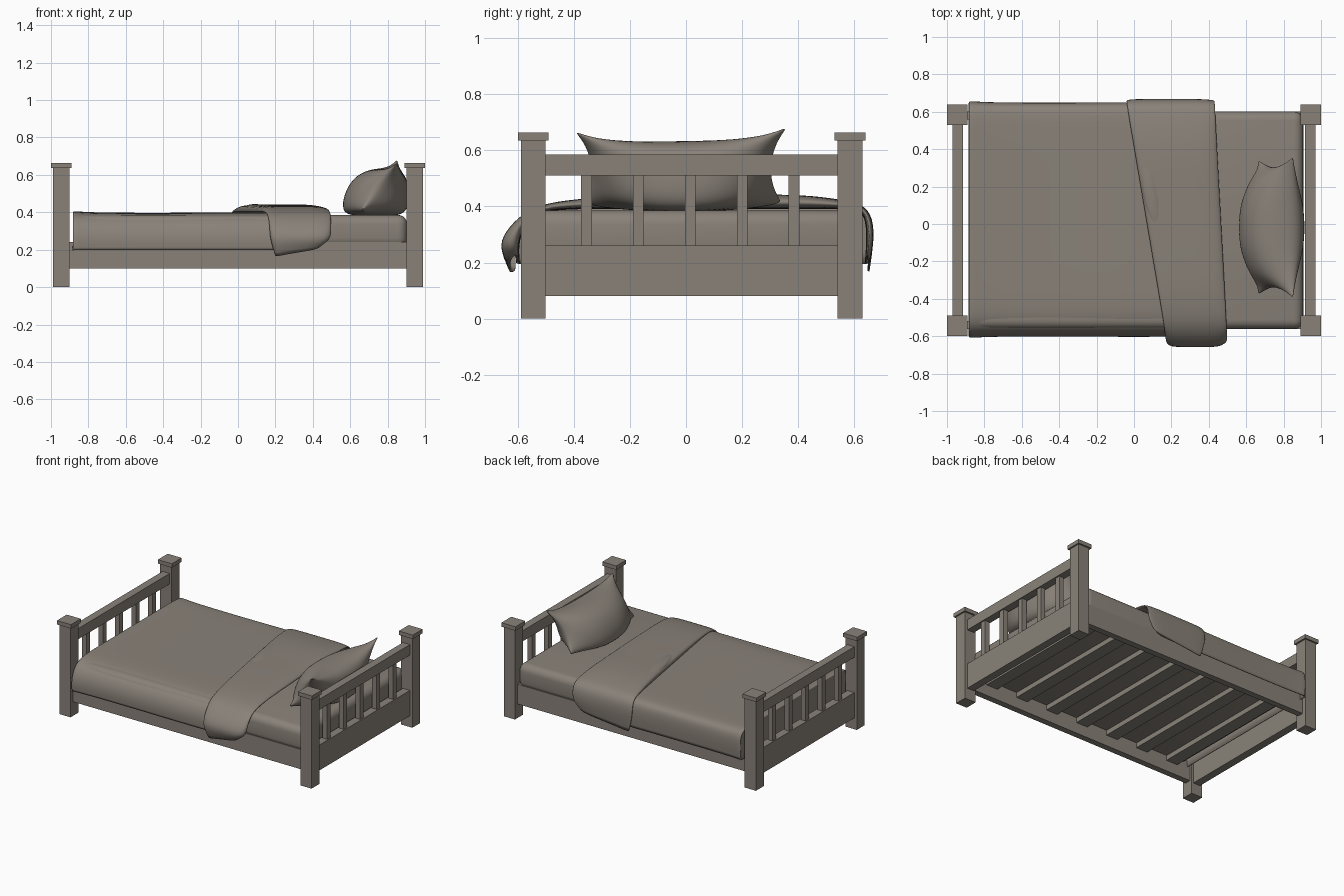
import bpy, bmesh, math
from mathutils import Vector

if "Cube" in bpy.data.objects:
    bpy.data.objects.remove(bpy.data.objects["Cube"])

mat = bpy.data.materials.new("warm grey")
mat.diffuse_color = (0.25, 0.222, 0.19, 1)
mat.use_nodes = True
mat.node_tree.nodes["Principled BSDF"].inputs["Base Color"].default_value = mat.diffuse_color
CY = 0.02  # centre line of the frame


def add_object(name, bm, smooth=False):
    bmesh.ops.recalc_face_normals(bm, faces=bm.faces)
    me = bpy.data.meshes.new(name)
    bm.to_mesh(me)
    bm.free()
    me.materials.append(mat)
    if smooth:
        for p in me.polygons:
            p.use_smooth = True
    ob = bpy.data.objects.new(name, me)
    bpy.context.collection.objects.link(ob)
    return ob


def subdivide(ob):
    m = ob.modifiers.new("smooth", 'SUBSURF')
    m.levels = m.render_levels = 2


def box(name, x0, x1, y0, y1, z0, z1, bevel=0, seg=4):
    bm = bmesh.new()
    bmesh.ops.create_cube(bm, size=1)
    for v in bm.verts:
        v.co = Vector(((x0 + x1) / 2 + v.co.x * (x1 - x0),
                       (y0 + y1) / 2 + v.co.y * (y1 - y0),
                       (z0 + z1) / 2 + v.co.z * (z1 - z0)))
    if bevel:
        bmesh.ops.bevel(bm, geom=bm.edges[:], offset=bevel, segments=seg,
                        profile=0.5, affect='EDGES')
    return add_object(name, bm, bevel > 0)


def grid_faces(bm, rows):
    for a, b in zip(rows, rows[1:]):
        for j in range(len(a) - 1):
            bm.faces.new((a[j], a[j + 1], b[j + 1], b[j]))


# posts, caps, end panels
for sx, end in ((-1, "foot"), (1, "head")):
    for sy in (-1, 1):
        x, y = sx * 0.945, CY + sy * 0.565
        box(end + "_post", x - 0.044, x + 0.044, y - 0.044, y + 0.044, 0, 0.638)
        box(end + "_post_cap", x - 0.055, x + 0.055, y - 0.055, y + 0.055, 0.636, 0.664)
    xa, xb = sorted((sx * 0.915, sx * 0.97))
    box(end + "_top_rail", xa, xb, CY - 0.53, CY + 0.53, 0.51, 0.585)
    box(end + "_lower_board", xa, xb, CY - 0.53, CY + 0.53, 0.08, 0.26)
    for i in range(5):
        y = CY - 0.005 + (i - 2) * 0.185
        box(end + "_spindle", sx * 0.943 - 0.018, sx * 0.943 + 0.018,
            y - 0.019, y + 0.019, 0.255, 0.515)

# side rails and base slats
for sy in (-1, 1):
    y = CY + sy * 0.56
    box("side_rail", -0.91, 0.91, y - 0.022, y + 0.022, 0.10, 0.24)
for i in range(7):
    x = (i - 3) * 0.25
    box("base_slat", x - 0.045, x + 0.045, CY - 0.55, CY + 0.55, 0.177, 0.215)

# mattress
box("mattress", -0.87, 0.905, -0.562, 0.602, 0.212, 0.386, 0.05, 5)

# blanket: cross-section swept to the fold, then turned back over itself
section = [(-0.595, 0.20), (-0.60, 0.255), (-0.587, 0.315), (-0.552, 0.366), (-0.49, 0.390),
           (-0.35, 0.394), (-0.2, 0.394), (0, 0.394), (0.15, 0.394), (0.3, 0.394),
           (0.45, 0.394), (0.57, 0.393), (0.622, 0.385), (0.643, 0.355),
           (0.647, 0.28), (0.64, 0.20)]
# how far the turned-back layer stands off along the cross-section
loft = [0.8, 1.65, 1.0, 0.5, 0.5, 0.8, 0.9, 1, 1, 1.1, 1, 0.6, 0.5, 0.5, 0.5, 0.3]
N = len(section)


def section_point(j, off):
    y0, z0 = section[max(j - 1, 0)]
    y1, z1 = section[min(j + 1, N - 1)]
    d = Vector((y1 - y0, z1 - z0)).normalized()
    return section[j][0] - d.y * off, section[j][1] + d.x * off


def free_edge(y):
    return 0.07 - 0.17 * y


def fold_edge(y):
    return 0.46 - 0.055 * y


# each row: (fixed x or None, blend fold edge -> free edge, offset, drop of the hem)
sweep = [(-0.872, 0, 0.0, 0), (-0.884, 0, 0.004, 0), (-0.872, 0, 0.010, 0),
         (-0.8, 0, 0.002, 0), (-0.5, 0, 0.0, 0), (-0.25, 0, 0.001, 0), (-0.05, 0, 0.003, 0),
         (0.15, 0, 0.002, 0), (0.3, 0, 0.002, 0), (None, 0.1, 0.003, -0.01),
         (None, 0.0, 0.010, -0.03), (None, -0.02, 0.024, -0.03), (None, 0.06, 0.038, -0.01),
         (None, 0.25, 0.043, 0.0), (None, 0.5, 0.042, 0.01), (None, 0.75, 0.042, 0.02),
         (None, 0.93, 0.040, 0.03), (None, 1.0, 0.030, 0.03), (None, 0.99, 0.010, 0.03)]
bm = bmesh.new()
rows = [[bm.verts.new((-0.882, p[0], 0.195)) for p in section]]  # hanging foot end
for fx, f, off, drop in sweep:
    row = []
    for j in range(N):
        ys = section[j][0]
        y, z = section_point(j, off * loft[j] if off > 0.02 else off)
        x = fx
        if fx is None:
            x = fold_edge(ys) * (1 - f) + free_edge(ys) * f
            if j in (0, N - 1):
                z -= drop
                x += 0.03 * f - 0.05 * (1 - f)
        row.append(bm.verts.new((x, y, z)))
    rows.append(row)
grid_faces(bm, rows)
blanket = add_object("blanket", bm, True)
subdivide(blanket)
m = blanket.modifiers.new("cloth thickness", 'SOLIDIFY')
m.thickness = 0.006
m.offset = 0

# raised crease where the turned-back edge bunches up
bm = bmesh.new()
bmesh.ops.create_uvsphere(bm, u_segments=24, v_segments=12, radius=1)
for v in bm.verts:
    x, y, z = v.co
    yy = 0.17 + y * 0.20
    v.co = Vector((free_edge(yy) + 0.05 + x * 0.045, yy, 0.425 + z * 0.019))
add_object("blanket_crease", bm, True)

# pillow: fat middle profile narrowing to a slanted seam at both ends
front = [(0.70, 0.382), (0.60, 0.380), (0.550, 0.405), (0.562, 0.50),
         (0.615, 0.59), (0.70, 0.632), (0.79, 0.634), (0.86, 0.624)]
back = [(0.70, 0.382), (0.80, 0.380), (0.88, 0.382), (0.912, 0.42),
        (0.916, 0.48), (0.912, 0.54), (0.90, 0.59), (0.86, 0.624)]
bottom, top = Vector((0.65, 0.405)), Vector((0.86, 0.695))
spans = [-1.08, -0.95, -0.8, -0.5, -0.2, 0.2, 0.5, 0.8, 0.95, 1.08]
bm = bmesh.new()
for profile in (front, back):
    rows = []
    for i, p in enumerate(profile):
        v = i / 3.5 - 1
        seam = bottom.lerp(top, (v + 1) / 2)
        width = 0.375 * (1 - 0.15 * (1 - v * v)) - 0.02 * (1 - v) / 2
        row = []
        for u in spans:
            full = max(0, 1 - u * u) ** 0.5
            q = seam.lerp(Vector(p), full)
            row.append(bm.verts.new((q.x, u * width - 0.018, q.y + 0.008 * u * max(v, 0))))
        rows.append(row)
    grid_faces(bm, rows)
bmesh.ops.remove_doubles(bm, verts=bm.verts, dist=0.0005)
subdivide(add_object("pillow", bm, True))

# round-off shading on the mattress stays clean
for ob in bpy.data.objects:
    ob.select_set(ob.name == "mattress")
bpy.context.view_layer.objects.active = bpy.data.objects["mattress"]
bpy.ops.object.shade_smooth_by_angle(angle=math.radians(40))
